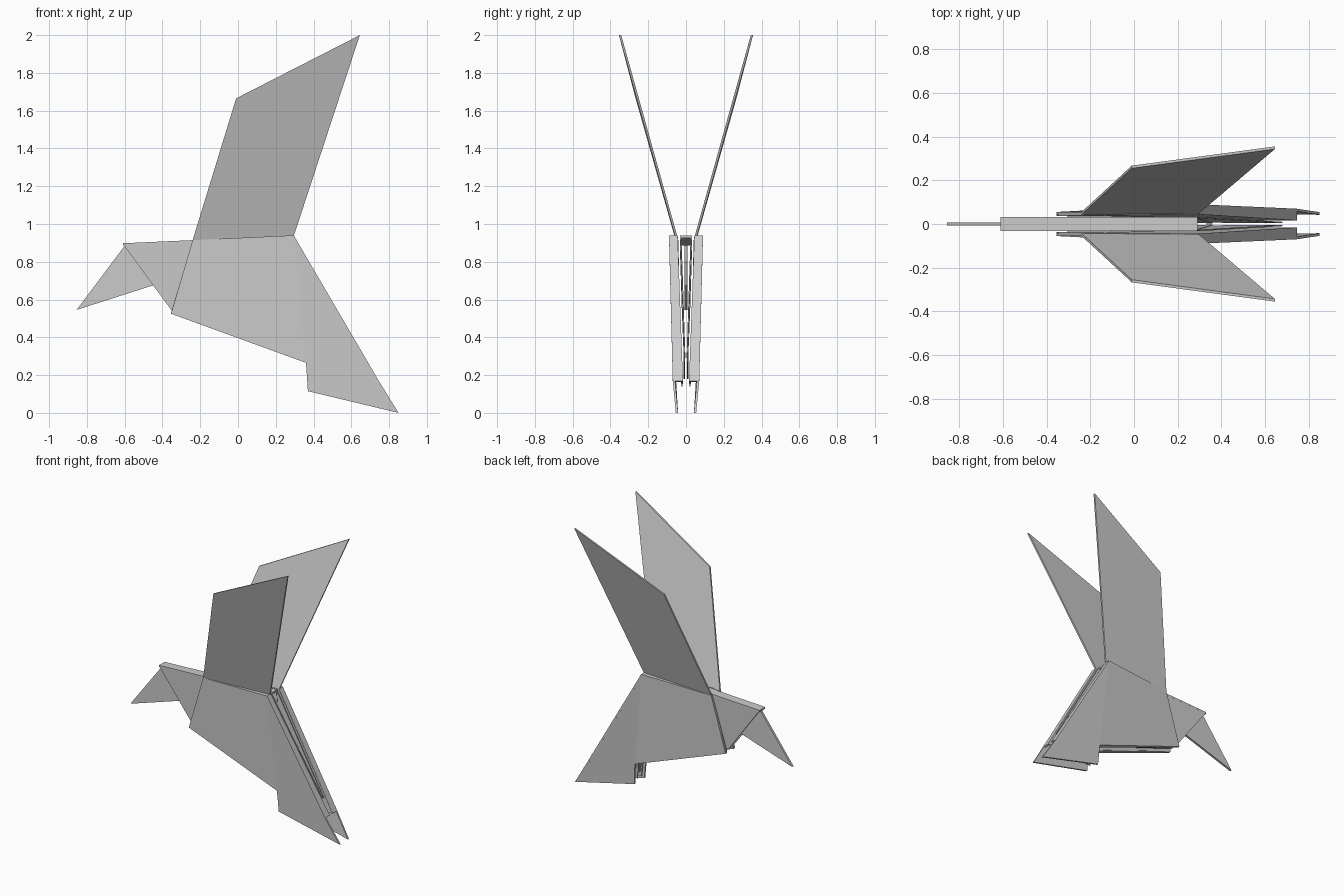
import bpy, bmesh
from mathutils import Vector


def sheet(name, pts, off=(0, -0.012, 0), mirror=True):
    """Thin folded-paper panel: outline points (x, z, y), thickened by off."""
    bm = bmesh.new()
    a = [bm.verts.new((x, y, z)) for x, z, y in pts]
    b = [bm.verts.new(v.co + Vector(off)) for v in a]
    bm.faces.new(a)
    bm.faces.new(b[::-1])
    n = len(a)
    for i in range(n):
        j = (i + 1) % n
        bm.faces.new((a[j], a[i], b[i], b[j]))
    bmesh.ops.recalc_face_normals(bm, faces=bm.faces)
    me = bpy.data.meshes.new(name)
    bm.to_mesh(me)
    bm.free()
    ob = bpy.data.objects.new(name, me)
    bpy.context.collection.objects.link(ob)
    if mirror:
        m = ob.modifiers.new("Mirror", 'MIRROR')
        m.use_axis = (False, True, False)
        m.use_mirror_merge = False
    return ob


# wings, leaning outward
sheet("wing", [(-0.24, 0.915, 0.055), (-0.01, 1.665, 0.267),
               (0.645, 2.0, 0.355), (0.295, 0.935, 0.058)])

# outer body and tail panels
sheet("body_outer", [(-0.355, 0.525, 0.055), (-0.24, 0.915, 0.055),
                     (0.295, 0.94, 0.09), (0.36, 0.265, 0.07)])
sheet("tail_outer", [(0.36, 0.265, 0.07), (0.295, 0.94, 0.09),
                     (0.745, 0.17, 0.07), (0.85, 0.0, 0.054),
                     (0.37, 0.115, 0.063)])

# inner body and tail layers
sheet("body_inner", [(-0.355, 0.53, 0.042), (-0.24, 0.91, 0.046),
                     (0.295, 0.935, 0.05), (0.36, 0.27, 0.034)], (0, -0.006, 0))
sheet("tail_inner", [(0.36, 0.27, 0.034), (0.295, 0.935, 0.05),
                     (0.745, 0.17, 0.022), (0.37, 0.14, 0.024)], (0, -0.006, 0))

# folds joining inner and outer layers
sheet("tail_fold", [(0.295, 0.94, 0.09), (0.745, 0.17, 0.07),
                    (0.745, 0.17, 0.02), (0.295, 0.94, 0.046)], (-0.01, 0, -0.006))
sheet("shoulder_fold", [(-0.24, 0.915, 0.055), (0.295, 0.94, 0.09),
                        (0.295, 0.94, 0.046), (-0.24, 0.915, 0.042)], (0, 0, -0.01))
sheet("belly_fold", [(-0.355, 0.525, 0.055), (0.36, 0.265, 0.07),
                     (0.36, 0.265, 0.03), (-0.355, 0.525, 0.038)], (0, 0, 0.01))

# neck and spine: a narrow inverted channel running through the body
sheet("neck_side", [(-0.61, 0.895, 0.033), (0.29, 0.935, 0.033),
                    (0.36, 0.29, 0.012), (-0.35, 0.54, 0.022)], (0, -0.009, 0))
sheet("rear_centre", [(0.29, 0.935, 0.033), (0.68, 0.27, 0.010),
                      (0.37, 0.18, 0.012), (0.36, 0.29, 0.012)], (0, -0.006, 0))
sheet("spine_ridge", [(-0.61, 0.898, -0.033), (-0.61, 0.898, 0.033),
                      (0.29, 0.938, 0.033), (0.29, 0.938, -0.033)],
      (0, 0, -0.012), mirror=False)

# beak: flat plate tucked inside the neck
sheet("beak", [(-0.6, 0.885, 0.008), (-0.855, 0.545, 0.008),
               (-0.45, 0.675, 0.008), (-0.40, 0.80, 0.008)],
      (0, -0.016, 0), mirror=False)
